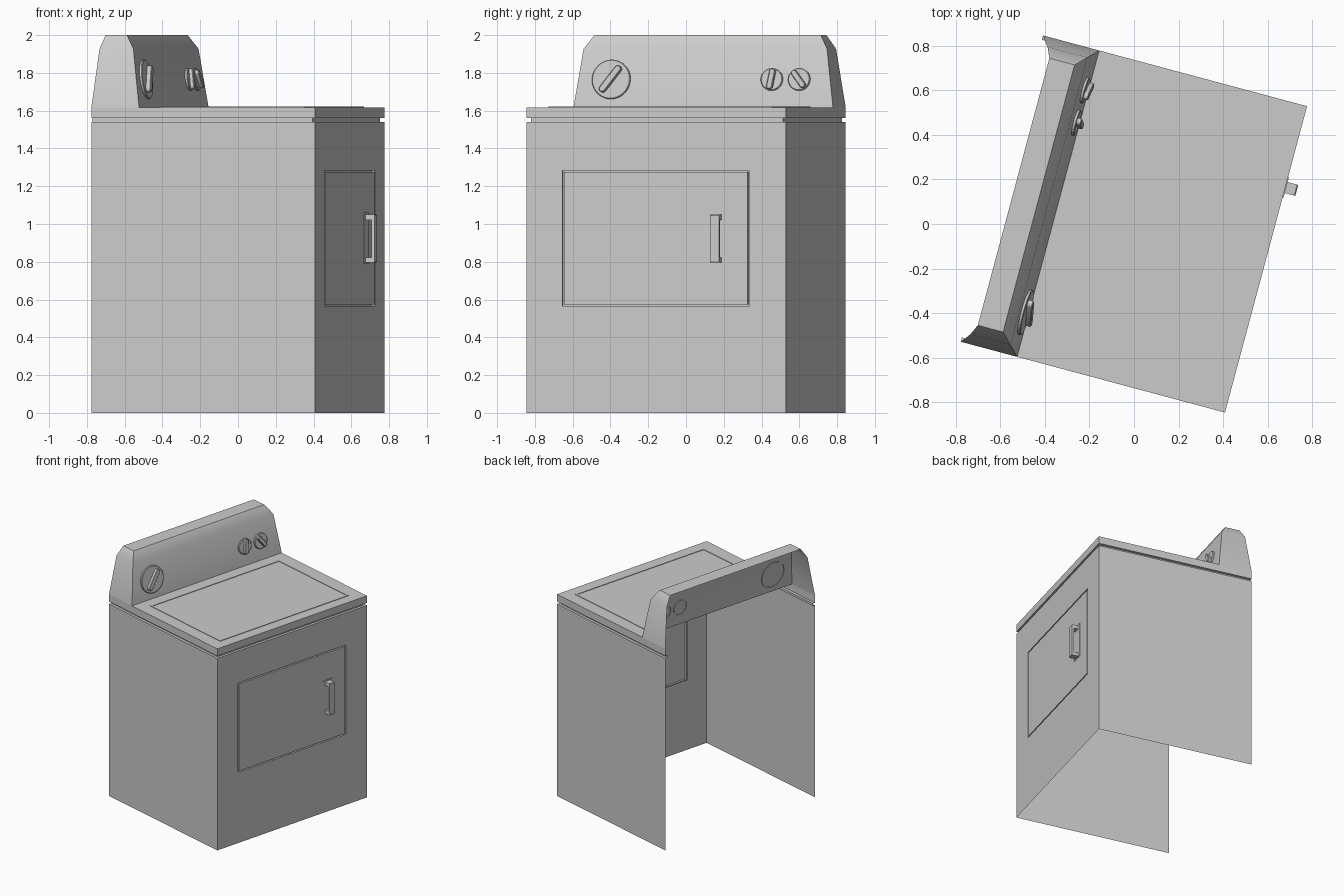
import bpy, bmesh
from math import radians, sin, cos, pi, atan2
from mathutils import Matrix, Vector

if "Cube" in bpy.data.objects:
    bpy.data.objects.remove(bpy.data.objects["Cube"])

# The appliance is built square (front towards local +x), then turned by TURN
TURN = radians(-15)
D, W = 0.613, 0.711          # half depth, half width
BODY_Z, GAP_Z, TOP_Z = 1.541, 1.56, 1.618
CONSOLE_X = -0.352           # foot of the console's front panel


def finish(name, bm, smooth=None):
    me = bpy.data.meshes.new(name)
    bm.to_mesh(me)
    bm.free()
    ob = bpy.data.objects.new(name, me)
    bpy.context.collection.objects.link(ob)
    ob.rotation_euler.z = TURN
    if smooth:
        bpy.ops.object.select_all(action='DESELECT')
        ob.select_set(True)
        bpy.context.view_layer.objects.active = ob
        bpy.ops.object.shade_smooth_by_angle(angle=radians(smooth))
    return ob


def loft(bm, loops, closed=True, cap=True, skip=()):
    """Join successive loops of points with quads; optionally cap the last one."""
    rows = [[bm.verts.new(p) for p in loop] for loop in loops]
    n = len(rows[0])
    for r, (a, b) in enumerate(zip(rows, rows[1:])):
        for i in range(n if closed else n - 1):
            if (r, i) not in skip:
                j = (i + 1) % n
                bm.faces.new((a[i], a[j], b[j], b[i]))
    if cap:
        bm.faces.new(rows[-1])
    return rows


def u_loop(back, front, half, z):
    """Open-backed U: left back, left front, right front, right back."""
    return [(back, -half, z), (front, -half, z), (front, half, z), (back, half, z)]


def front_rect(x, y0, y1, z0, z1, s=0.0):
    y0, y1, z0, z1 = y0 + s, y1 - s, z0 + s, z1 - s
    return [(x, y0, z0), (x, y1, z0), (x, y1, z1), (x, y0, z1)]


def top_rect(z, x0, x1, y0, y1, s=0.0):
    x0, x1, y0, y1 = x0 + s, x1 - s, y0 + s, y1 - s
    return [(x0, y0, z), (x1, y0, z), (x1, y1, z), (x0, y1, z)]


# Side walls, shadow gap and rim of the top (open back and bottom)
bm = bmesh.new()
g = 0.02
loft(bm, [u_loop(-D, D, W, 0), u_loop(-D, D, W, BODY_Z),
          u_loop(-D, D - g, W - g, BODY_Z), u_loop(-D, D - g, W - g, GAP_Z),
          u_loop(-D, D, W, GAP_Z), u_loop(-D, D, W, TOP_Z)],
     closed=False, cap=False, skip={(0, 1)})
finish("cabinet_shell", bm)

# Front panel with the door outlined by a groove
bm = bmesh.new()
door = (-0.514, 0.511, 0.566, 1.283)
loft(bm, [front_rect(D, -W, W, 0, BODY_Z), front_rect(D, *door),
          front_rect(D - 0.015, *door), front_rect(D - 0.015, *door, 0.009),
          front_rect(D, *door, 0.009)])
finish("front_panel_with_door", bm)

# Top panel with a thin raised rib
bm = bmesh.new()
lid = (-0.264, 0.527, -0.612, 0.612)
rib = TOP_Z + 0.004
loft(bm, [top_rect(TOP_Z, CONSOLE_X, D, -W, W), top_rect(TOP_Z, *lid),
          top_rect(rib, *lid), top_rect(rib, *lid, 0.013),
          top_rect(TOP_Z, *lid, 0.013)])
finish("top_panel", bm)

# Control console, open at the back
bm = bmesh.new()
loft(bm, [u_loop(-D, CONSOLE_X, W, TOP_Z), u_loop(-0.58, -0.395, 0.667, 1.928),
          u_loop(-0.559, -0.442, 0.62, 2.0)], closed=False)
finish("control_console", bm, 35)

# Knobs: a shallow disc with a rounded grip bar, set on the sloping panel
tilt = atan2(0.043, 0.31)


def knob(name, y, radius, length, width, height, angle):
    bm = bmesh.new()
    disc = lambda r, z: [(r * cos(2 * pi * i / 32), r * sin(2 * pi * i / 32), z)
                         for i in range(32)]
    loft(bm, [disc(radius, -0.006), disc(radius, 0.01), disc(radius - 0.004, 0.013)])

    def bar(z, s=0.0):
        r, h = width / 2 - s, (length - width) / 2
        pts = []
        for side in (0, 1):
            for i in range(9):
                t = side * pi + i * pi / 8
                pts.append(Matrix.Rotation(-angle, 3, 'Z') @
                           Vector((r * cos(t), r * sin(t) + (-h if side else h), z)))
        return pts
    loft(bm, [bar(0.01), bar(height - 0.004), bar(height, 0.004)])
    z = 1.765
    x = CONSOLE_X - (z - TOP_Z) * 0.043 / 0.31
    s, c = sin(tilt), cos(tilt)
    bm.transform(Matrix(((0, -s, c, x), (1, 0, 0, y), (0, c, s, z), (0, 0, 0, 1))))
    finish(name, bm, 35)


knob("timer_dial", -0.508, 0.105, 0.17, 0.036, 0.038, radians(37))
knob("left_small_knob", 0.372, 0.06, 0.112, 0.032, 0.034, radians(10))
knob("right_small_knob", 0.522, 0.06, 0.112, 0.032, 0.034, radians(-37))

# Door handle: thin backing plate and a C-shaped grip
bm = bmesh.new()
plate = (0.287, 0.382, 0.788, 1.06)
loft(bm, [front_rect(D - 0.001, *plate), front_rect(D + 0.004, *plate)])
finish("handle_plate", bm)

bm = bmesh.new()
x0, x1, x2, z0, z1, t = D, 0.65, 0.666, 0.795, 1.05, 0.028
outline = [(x0, z0), (x2 - 0.005, z0), (x2, z0 + 0.005), (x2, z1 - 0.005),
           (x2 - 0.005, z1), (x0, z1), (x0, z1 - t), (x1, z1 - t),
           (x1, z0 + t), (x0, z0 + t)]
rows = loft(bm, [[(x, y, z) for x, z in outline] for y in (0.36, 0.309)])
bm.faces.new(rows[0][::-1])
bmesh.ops.recalc_face_normals(bm, faces=bm.faces)
finish("door_handle", bm)
